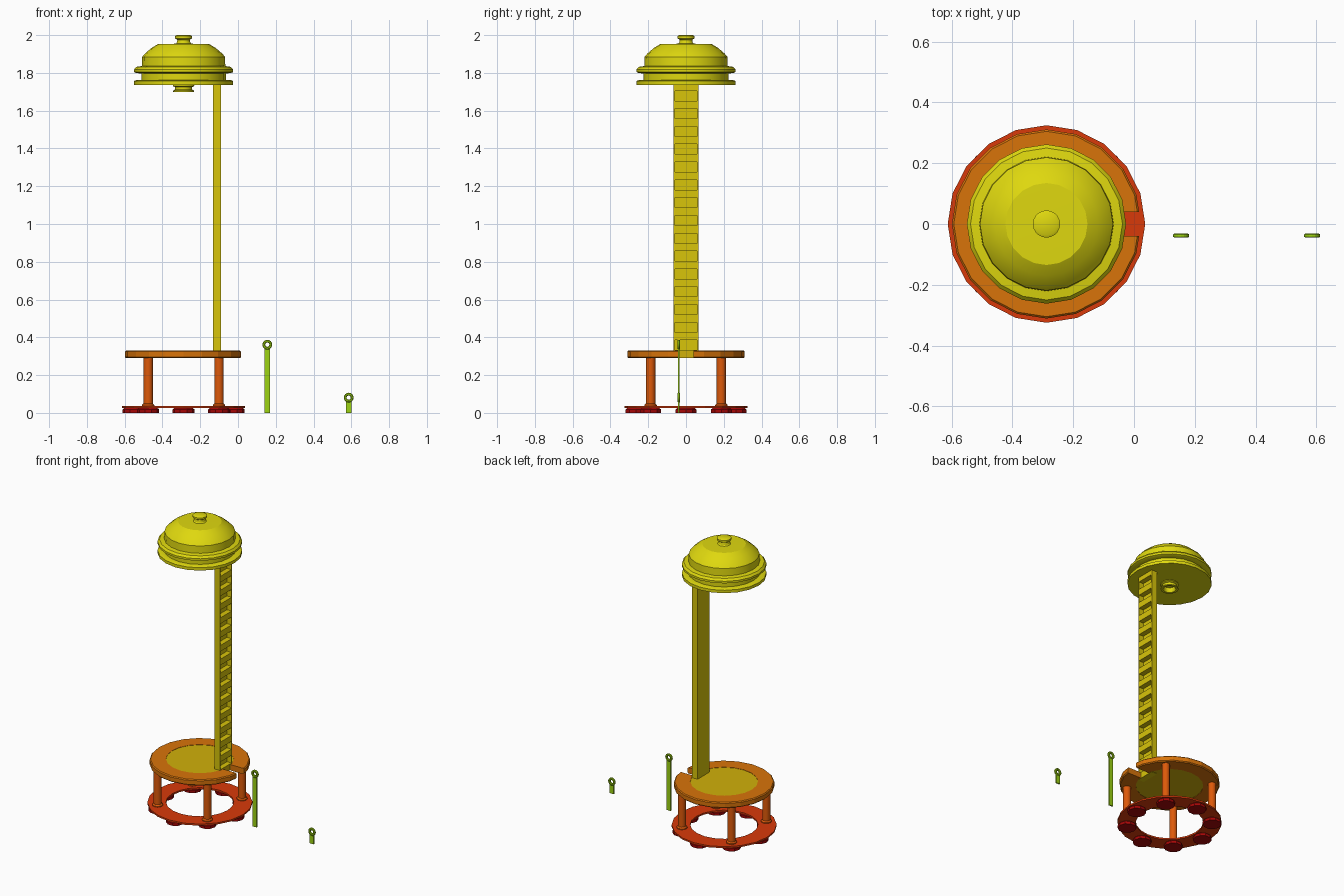
import bpy, bmesh, math
from mathutils import Matrix, Vector

if "Cube" in bpy.data.objects:
    bpy.data.objects.remove(bpy.data.objects["Cube"])

CX = -0.288   # axis of the tower
SIDES = 20


def colour(name, r, g, b):
    m = bpy.data.materials.new(name)
    m.diffuse_color = [(c / 255) ** 2.2 for c in (r, g, b)] + [1]
    m.use_nodes = True
    m.node_tree.nodes["Principled BSDF"].inputs["Base Color"].default_value = m.diffuse_color
    return m


DARK_RED = colour("dark red", 165, 15, 15)
RED = colour("red", 215, 60, 18)
RUST = colour("rust", 220, 90, 18)
ORANGE = colour("orange", 215, 115, 18)
GOLD = colour("gold", 208, 175, 18)
MUSTARD = colour("mustard", 215, 195, 18)
YELLOW = colour("yellow", 222, 215, 22)
GREEN = colour("green", 155, 210, 25)


def finish(name, bm, mat, smooth=None):
    bmesh.ops.recalc_face_normals(bm, faces=bm.faces)
    me = bpy.data.meshes.new(name)
    bm.to_mesh(me)
    bm.free()
    ob = bpy.data.objects.new(name, me)
    bpy.context.collection.objects.link(ob)
    if mat:
        me.materials.append(mat)
    if smooth:
        bpy.ops.object.select_all(action='DESELECT')
        ob.select_set(True)
        bpy.context.view_layer.objects.active = ob
        bpy.ops.object.shade_smooth_by_angle(angle=math.radians(smooth))
    return ob


def lathe(name, profile, mat, centre=(CX, 0), n=SIDES, smooth=None, closed=False):
    """Spin (radius, z) points round a vertical axis; radius 0 makes a pole."""
    bm = bmesh.new()
    rings = []
    for r, z in profile:
        if r == 0:
            rings.append([bm.verts.new((*centre, z))] * n)
        else:
            rings.append([bm.verts.new((centre[0] + r * math.cos(math.tau * i / n),
                                        centre[1] + r * math.sin(math.tau * i / n), z))
                          for i in range(n)])
    for a, b in zip(rings, rings[1:] + rings[:1] if closed else rings[1:]):
        for i in range(n):
            j = (i + 1) % n
            quad = list(dict.fromkeys([a[i], a[j], b[j], b[i]]))
            if len(quad) > 2:
                bm.faces.new(quad)
    return finish(name, bm, mat, smooth)


def add_box(bm, lo, hi):
    lo, hi = Vector(lo), Vector(hi)
    bmesh.ops.create_cube(bm, size=1, matrix=Matrix.Translation((lo + hi) / 2)
                          @ Matrix.Diagonal((*(hi - lo), 1)))


# Base ring, feet and columns
lathe("base_ring", [(0.21, 0.025), (0.325, 0.025), (0.325, 0.036), (0.21, 0.036)], RED, closed=True)
for i in range(8):
    a = math.tau * i / 8
    c = (CX + 0.265 * math.cos(a), 0.265 * math.sin(a))
    lathe(f"foot_{i + 1}", [(0, 0), (0.058, 0), (0.058, 0.018), (0.05, 0.025), (0, 0.025)],
          DARK_RED, c, 10)
    if i % 2:
        lathe(f"column_{i // 2 + 1}", [(0, 0.036), (0.033, 0.036), (0.033, 0.042), (0.025, 0.05),
                                       (0.025, 0.292), (0, 0.292)], RUST, c, 12, 40)

# Platform rim and floor, both notched where the ladder arrives
rim = lathe("platform_rim", [(0.21, 0.29), (0.305, 0.29), (0.311, 0.296), (0.311, 0.324),
                             (0.305, 0.33), (0.21, 0.33)], ORANGE, closed=True)
floor = lathe("platform_floor", [(0, 0.292), (0.21, 0.292), (0.21, 0.328), (0, 0.328)], GOLD)
bm = bmesh.new()
add_box(bm, (-0.09, -0.04, 0.2), (0.1, 0.04, 0.4))
cutter = finish("notch_cutter", bm, None)
cutter.hide_render = True
cutter.hide_set(True)
for ob in (rim, floor):
    mod = ob.modifiers.new("notch", 'BOOLEAN')
    mod.operation = 'DIFFERENCE'
    mod.solver = 'EXACT'
    mod.object = cutter

# Ladder: back panel, thin side rails and a step between each recess
bm = bmesh.new()
X0, X1, TOP = -0.133, -0.09, 1.74
add_box(bm, (X0, -0.065, 0.29), (X0 + 0.008, 0.065, TOP))
for s in (-1, 1):
    ys = sorted((s * 0.059, s * 0.065))
    add_box(bm, (X0 + 0.008, ys[0], 0.29), (X1, ys[1], TOP))
PITCH = 0.0943
for i in range(16):
    lo = 0.29 if i == 0 else 0.385 + (i - 1) * PITCH
    hi = 0.332 + i * PITCH if i < 15 else TOP
    add_box(bm, (X0 + 0.008, -0.059, lo), (X1, 0.059, hi))
finish("ladder", bm, MUSTARD)

# Domed roof with two flanges
lathe("roof", [(0, 1.737), (0.262, 1.737), (0.262, 1.757), (0.25, 1.762), (0.224, 1.762),
               (0.224, 1.797), (0.25, 1.799), (0.262, 1.804), (0.262, 1.818), (0.25, 1.832),
               (0.221, 1.836), (0.219, 1.885), (0.205, 1.902), (0.17, 1.932),
               (0.135, 1.953), (0, 1.955)], YELLOW, smooth=30)
lathe("roof_knob", [(0, 1.95), (0.045, 1.95), (0.036, 1.96), (0.033, 1.975), (0.045, 1.983),
                    (0.045, 1.995), (0.036, 2.0), (0, 2.0)], YELLOW, smooth=30)
# Hollow lamp cup below the roof
lathe("lamp_cup", [(0.055, 1.737), (0.058, 1.73), (0.045, 1.725), (0.045, 1.712), (0.055, 1.706),
                   (0.055, 1.70), (0.04, 1.70), (0.034, 1.712), (0.034, 1.73), (0, 1.732)],
      YELLOW, smooth=30)


def ring_post(name, x, eye_z):
    """Flat post with a ring on top, lying in the XZ plane."""
    bm = bmesh.new()
    add_box(bm, (x - 0.015, -0.042, 0), (x + 0.015, -0.034, eye_z - 0.018))
    section = [(0.011, -0.004), (0.015, -0.007), (0.022, -0.007), (0.026, -0.004),
               (0.026, 0.004), (0.022, 0.007), (0.015, 0.007), (0.011, 0.004)]
    n = 16
    grid = [[bm.verts.new((x + r * math.cos(math.tau * i / n), -0.038 + y,
                           eye_z + r * math.sin(math.tau * i / n))) for r, y in section]
            for i in range(n)]
    m = len(section)
    for i in range(n):
        a, b = grid[i], grid[(i + 1) % n]
        for k in range(m):
            bm.faces.new((a[k], a[(k + 1) % m], b[(k + 1) % m], b[k]))
    finish(name, bm, GREEN)


ring_post("tall_ring_post", 0.155, 0.361)
ring_post("short_ring_post", 0.586, 0.081)
